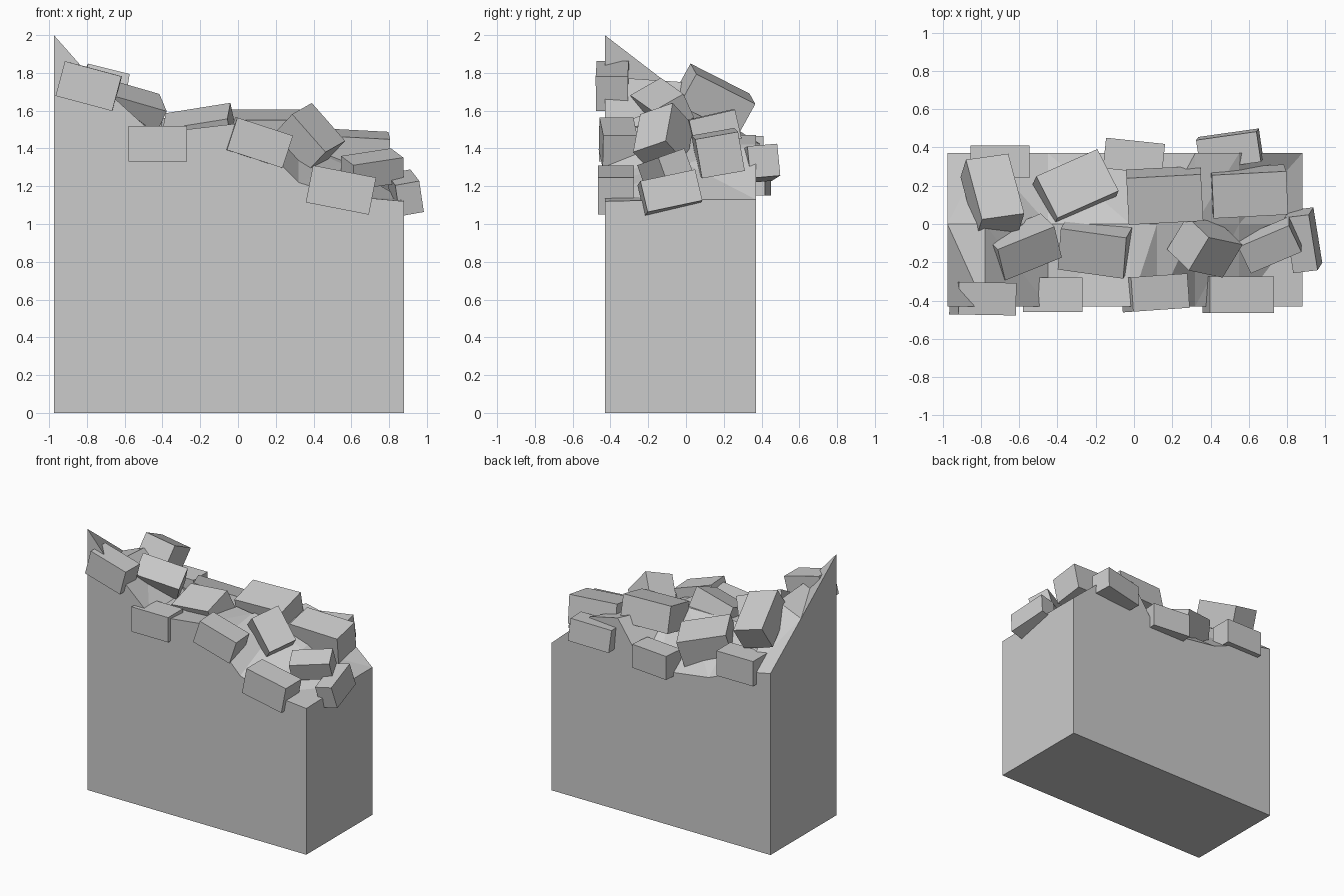
import bpy, bmesh
from math import radians

if "Cube" in bpy.data.objects:
    bpy.data.objects.remove(bpy.data.objects["Cube"])


def finish(bm, name):
    bmesh.ops.recalc_face_normals(bm, faces=bm.faces)
    mesh = bpy.data.meshes.new(name)
    bm.to_mesh(mesh)
    bm.free()
    obj = bpy.data.objects.new(name, mesh)
    bpy.context.collection.objects.link(obj)
    return obj


# Broken wall: columns of x, then top height at front, middle and back
FRONT, MIDDLE, BACK = -0.43, 0.0, 0.37
columns = [
    (-0.975, 2.00, 1.67, 1.39),
    (-0.78, 1.78, 1.75, 1.35),
    (-0.45, 1.48, 1.50, 1.22),
    (-0.02, 1.53, 1.50, 1.16),
    (0.12, 1.42, 1.48, 1.18),
    (0.32, 1.22, 1.42, 1.47),
    (0.55, 1.15, 1.32, 1.42),
    (0.88, 1.12, 1.13, 1.13),
]
bm = bmesh.new()
rings = []
for x, zf, zm, zb in columns:
    ring = [(FRONT, 0), (FRONT, zf), (MIDDLE, zm), (BACK, zb), (BACK, 0)]
    rings.append([bm.verts.new((x, y, z)) for y, z in ring])
for a, b in zip(rings, rings[1:]):
    for i in range(5):
        j = (i + 1) % 5
        bm.faces.new((a[i], a[j], b[j], b[i]))
bm.faces.new(rings[0])
bm.faces.new(rings[-1])
bmesh.ops.triangulate(bm, faces=bm.faces)
finish(bm, "broken_wall")


def brick(name, center, size, rot):
    bm = bmesh.new()
    bmesh.ops.create_cube(bm, size=1)
    bmesh.ops.scale(bm, vec=size, verts=bm.verts)
    obj = finish(bm, name)
    obj.location = center
    obj.rotation_euler = [radians(a) for a in rot]


# Loose bricks along the front edge
brick("front_brick_1", (-0.79, -0.39, 1.73), (0.31, 0.17, 0.19), (0, 15, -1))
brick("front_brick_2", (-0.425, -0.37, 1.425), (0.31, 0.18, 0.19), (0, 0, 0))
brick("front_brick_3", (0.11, -0.36, 1.43), (0.31, 0.18, 0.18), (0, 18, 4))
brick("front_brick_4", (0.545, -0.37, 1.18), (0.34, 0.19, 0.2), (0, 11, 0))

# Loose bricks along the right end and back edge
brick("end_brick", (0.885, -0.085, 1.165), (0.13, 0.30, 0.17), (12, -10, 7))
brick("back_brick_1", (0.50, 0.39, 1.32), (0.32, 0.16, 0.17), (5, -5, 8))
brick("back_brick_2", (0.00, 0.355, 1.24), (0.31, 0.16, 0.18), (0, 0, -6))
brick("back_brick_3", (-0.70, 0.325, 1.37), (0.31, 0.17, 0.19), (0, 0, 0))

# Bricks heaped on top
brick("top_brick_1", (-0.74, 0.15, 1.66), (0.23, 0.36, 0.19), (-27, 14, 8))
brick("top_brick_2", (-0.58, -0.12, 1.61), (0.33, 0.19, 0.18), (30, 15, 22))
brick("top_brick_3", (-0.31, 0.18, 1.39), (0.36, 0.25, 0.22), (-12, 14, 24))
brick("top_brick_4", (-0.20, -0.12, 1.48), (0.35, 0.23, 0.20), (22, -9, -8))
brick("top_brick_5", (0.16, 0.15, 1.48), (0.39, 0.25, 0.20), (13, 0, 3))
brick("top_brick_6", (0.60, 0.17, 1.375), (0.39, 0.23, 0.21), (10, 3, 3))
brick("top_brick_7", (0.37, -0.12, 1.45), (0.27, 0.21, 0.20), (25, 48, -12))
brick("top_brick_8", (0.71, -0.11, 1.29), (0.29, 0.16, 0.14), (18, -8, 23))
